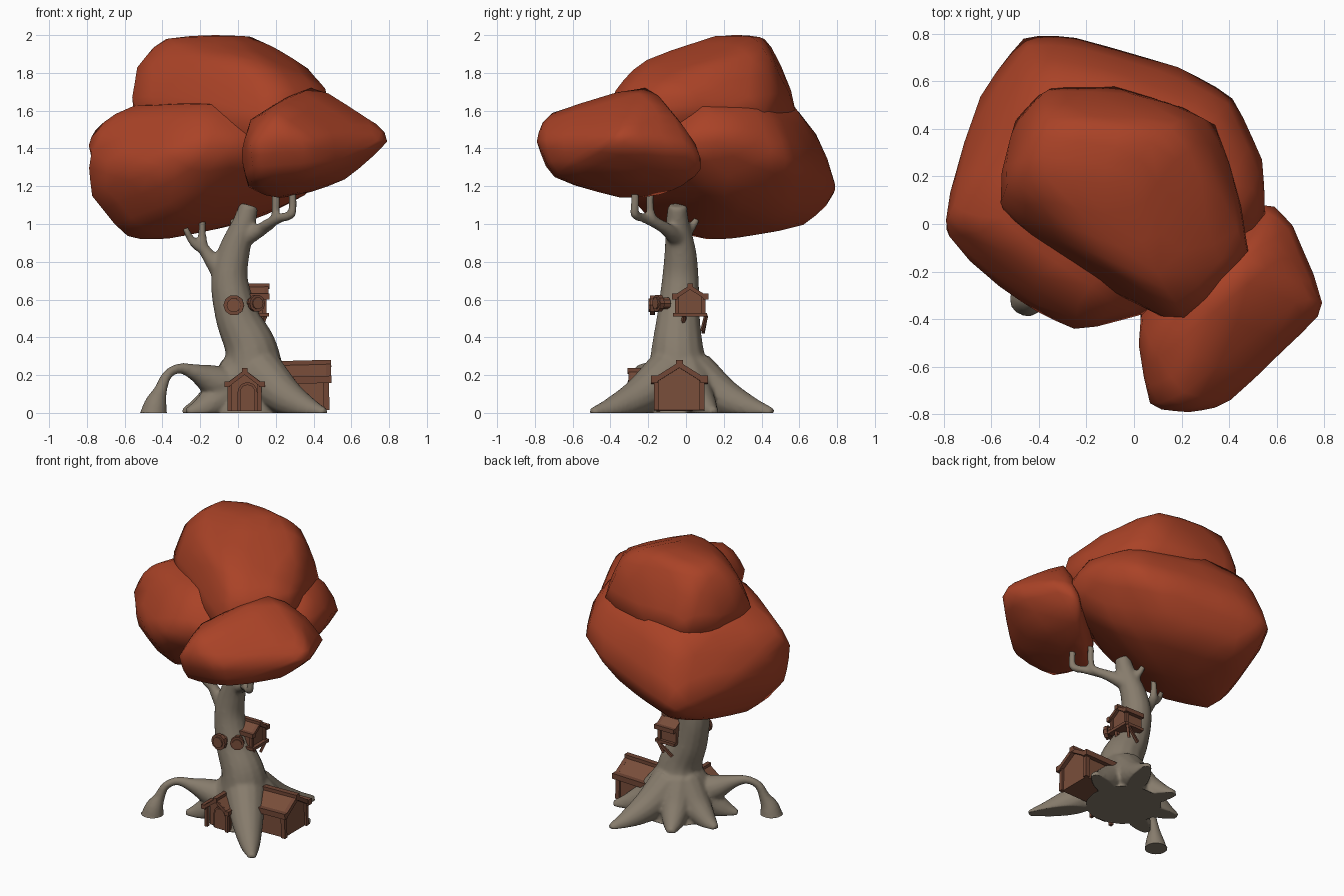
import bpy, bmesh, math
from mathutils import Vector, Matrix, Quaternion

if "Cube" in bpy.data.objects:
    bpy.data.objects.remove(bpy.data.objects["Cube"])


def material(name, rgb):
    m = bpy.data.materials.new(name)
    m.diffuse_color = (*rgb, 1)
    m.use_nodes = True
    m.node_tree.nodes["Principled BSDF"].inputs["Base Color"].default_value = m.diffuse_color
    return m


LEAF = material("leaf", (0.40, 0.055, 0.02))
BARK = material("bark", (0.24, 0.20, 0.15))
WOOD = material("wood", (0.19, 0.075, 0.042))
ROOF = material("dark_wood", (0.165, 0.062, 0.036))


def finish(bm, name, mat, smooth=False):
    bmesh.ops.recalc_face_normals(bm, faces=bm.faces)
    me = bpy.data.meshes.new(name)
    for f in bm.faces:
        f.smooth = smooth
    bm.to_mesh(me)
    bm.free()
    me.materials.append(mat)
    ob = bpy.data.objects.new(name, me)
    bpy.context.collection.objects.link(ob)
    return ob


# ---- foliage: lightly softened convex hulls ----
def bounds(vs):
    return [(min(v[i] for v in vs), max(v[i] for v in vs)) for i in range(3)]


def foliage(name, pts):
    bm = bmesh.new()
    for p in pts:
        bm.verts.new(p)
    bmesh.ops.convex_hull(bm, input=bm.verts)
    bmesh.ops.delete(bm, geom=[v for v in bm.verts if not v.link_faces], context='VERTS')
    bmesh.ops.subdivide_edges(bm, edges=bm.edges, cuts=2, use_grid_fill=True)
    bmesh.ops.smooth_vert(bm, verts=bm.verts, factor=0.5,
                          use_axis_x=True, use_axis_y=True, use_axis_z=True)
    old, new = bounds(pts), bounds([v.co for v in bm.verts])
    for v in bm.verts:
        for i in range(3):
            t = (v.co[i] - new[i][0]) / (new[i][1] - new[i][0])
            v.co[i] = old[i][0] + t * (old[i][1] - old[i][0])
    return finish(bm, name, LEAF, True)


foliage("foliage_large", [
    (-.59, .05, .92), (-.37, .22, .92), (-.3, .62, .99), (-.5, .45, .97), (0, .1, 1.0),
    (-.3, -.2, 1.03), (.1, .5, 1.03), (.35, .2, 1.14), (-.79, -.03, 1.37), (-.77, 0, 1.15),
    (-.62, .57, 1.25), (-.45, .79, 1.15), (-.25, .79, 1.22), (.2, .66, 1.3), (.42, .54, 1.35),
    (.54, .28, 1.45), (.55, -.07, 1.42), (-.22, -.44, 1.4), (-.44, -.33, 1.28), (.05, -.37, 1.4),
    (-.75, .05, 1.5), (-.57, 0, 1.63), (-.2, -.27, 1.65), (-.1, .58, 1.64), (.3, .42, 1.66),
    (.46, .1, 1.63), (-.37, .62, 1.6)])
foliage("foliage_top", [
    (-.56, .04, 1.6), (-.48, .44, 1.6), (-.35, .58, 1.58), (-.1, .58, 1.6), (.33, .44, 1.6),
    (.48, -.14, 1.6), (.2, -.42, 1.52), (-.1, -.27, 1.58), (-.52, .15, 1.84), (-.38, .2, 1.99),
    (-.36, .43, 1.97), (.08, .36, 2.0), (-.04, .16, 2.0), (.2, .42, 1.91), (.37, .1, 1.83),
    (.46, -.1, 1.73), (.1, -.24, 1.87), (.2, -.38, 1.72), (-.2, -.1, 1.88), (.2, -.3, 1.3),
    (-.2, .2, 1.35), (.2, .2, 1.35)])
foliage("foliage_side", [
    (.02, -.38, 1.36), (.08, -.77, 1.4), (.24, -.79, 1.43), (.39, -.76, 1.43), (.2, -.73, 1.57),
    (.3, -.45, 1.63), (.39, -.22, 1.72), (.07, -.5, 1.53), (.56, -.53, 1.4), (.7, -.45, 1.43),
    (.79, -.36, 1.43), (.68, -.33, 1.54), (.65, -.03, 1.4), (.54, .08, 1.32), (.5, 0, 1.22),
    (.57, -.35, 1.24), (.1, -.71, 1.24), (.4, -.7, 1.26), (.2, -.35, 1.14), (.3, -.15, 1.15),
    (.06, -.4, 1.2), (.55, -.08, 1.55)])


# ---- tree: tapered tubes fused by remesh ----
def tube(bm, path, steps=5, seg=14):
    P = [Vector(p) for p in path]
    P = [2 * P[0] - P[1]] + P + [2 * P[-1] - P[-2]]
    pts = []
    for i in range(1, len(P) - 2):
        a, b, c, d = P[i - 1:i + 3]
        for k in range(steps):
            t = k / steps
            pts.append(.5 * (2 * b + (c - a) * t + (2 * a - 5 * b + 4 * c - d) * t * t
                             + (3 * b - a - 3 * c + d) * t ** 3))
    pts.append(P[-2])
    q, tan, prev = Quaternion(), Vector((0, 0, 1)), None
    for i, p in enumerate(pts):
        d = (pts[min(i + 1, len(pts) - 1)] - pts[max(i - 1, 0)]).to_3d().normalized()
        q = tan.rotation_difference(d) @ q
        tan = d
        ring = [bm.verts.new(p.to_3d() + q @ Vector((math.cos(a), math.sin(a), 0)) * p[3])
                for a in (2 * math.pi * k / seg for k in range(seg))]
        if prev:
            for k in range(seg):
                bm.faces.new((prev[k - 1], prev[k], ring[k], ring[k - 1]))
        else:
            bm.faces.new(ring[::-1])
        prev = ring
    bm.faces.new(prev)


bm = bmesh.new()
# trunk
tube(bm, [(.07, -.02, -.06, .25), (.08, -.03, .1, .2), (.08, -.04, .22, .165), (.065, -.045, .35, .138),
          (-.005, -.04, .51, .115), (-.045, -.03, .7, .099), (-.022, -.03, .85, .085),
          (.03, -.045, 1.0, .063), (.06, -.045, 1.1, .05)])
# ground roots
for x, y in ((.46, -.5), (.27, .46), (-.09, .3), (-.29, .08), (.46, .15), (-.27, -.19)):
    d = Vector((x - .07, y + .03))
    tube(bm, [(.07 + d.x * t, -.03 + d.y * t, z, r) for t, z, r in
              ((.15, .2, .13), (.45, .09, .1), (.75, .025, .065), (1, 0, .025))])
# arched root
tube(bm, [(0, -.08, .12, .1), (-.13, -.13, .17, .085), (-.23, -.19, .215, .045), (-.31, -.23, .235, .028),
          (-.375, -.27, .2, .027), (-.41, -.29, .12, .036), (-.435, -.31, .05, .06), (-.45, -.315, -.03, .078)])
# branches
for path in (
    [(-.07, -.03, .72, .06), (-.13, -.03, .8, .045), (-.18, -.03, .87, .03), (-.19, -.03, .95, .022), (-.185, -.03, 1.04, .018)],
    [(-.16, -.03, .85, .03), (-.215, -.04, .885, .026), (-.25, -.05, .92, .021), (-.28, -.06, .98, .017)],
    [(.04, -.05, .93, .05), (.12, -.1, .97, .036), (.19, -.17, 1.02, .027), (.2, -.19, 1.08, .022), (.2, -.19, 1.2, .022)],
    [(.14, -.13, .99, .03), (.22, -.22, 1.03, .025), (.28, -.27, 1.05, .024), (.29, -.27, 1.11, .022), (.285, -.27, 1.2, .022)],
    [(.03, -.03, .93, .04), (-.01, .02, .97, .025), (-.03, .06, 1.03, .018)]):
    tube(bm, path)
tree = finish(bm, "tree_raw", BARK)
mod = tree.modifiers.new("fuse", 'REMESH')
mod.mode, mod.voxel_size = 'VOXEL', 0.012
mod = tree.modifiers.new("soften", 'SMOOTH')
mod.factor, mod.iterations = 0.5, 5
dg = bpy.context.evaluated_depsgraph_get()
fused = bpy.data.meshes.new_from_object(tree.evaluated_get(dg))
bpy.data.objects.remove(tree)
bm = bmesh.new()
bm.from_mesh(fused)
for v in bm.verts:          # flat underside
    v.co.z = max(v.co.z, 0)
tree = finish(bm, "trunk_and_roots", BARK, True)


# ---- wooden buildings: everything is an extruded y-z profile ----
def prism(bm, prof, x0, x1, m):
    a, b = ([bm.verts.new(m @ Vector((x, y, z))) for y, z in prof] for x in (x0, x1))
    bm.faces.new(a)
    bm.faces.new(b[::-1])
    for i in range(len(prof)):
        bm.faces.new((a[i - 1], a[i], b[i], b[i - 1]))


def rect(y, z, w, h):
    return [(y - w, z - h), (y + w, z - h), (y + w, z + h), (y - w, z + h)]


def beam(bm, a, b, r, m):
    a, b = Vector(a), Vector(b)
    f = m @ Matrix.Translation(a) @ (b - a).to_track_quat('X', 'Z').to_matrix().to_4x4()
    prism(bm, rect(0, 0, r, r), 0, (b - a).length, f)


def house(name, m, length, w, wall, peak, over, t, r):
    slope = (peak - wall) / w
    bm = bmesh.new()
    prism(bm, [(-w, 0), (w, 0), (w, wall), (0, peak), (-w, wall)], 0, length, m)
    finish(bm, name + "_walls", WOOD)
    bm = bmesh.new()
    end, eave = length + over, wall - .015 * slope
    for s in (-1, 1):
        e = s * (w + .015)
        prism(bm, [(0, peak), (0, peak + t), (e, eave + t), (e, eave)], 0, end, m)
    finish(bm, name + "_roof", WOOD)
    bm = bmesh.new()
    prism(bm, rect(0, peak + t / 2, r, r), 0, end + .015, m)
    for s in (-1, 1):
        prism(bm, rect(s * (w + .012), eave + t / 2, r, r), 0, end + .015, m)
        prism(bm, rect(s * w, wall / 2, r * .7, wall / 2), end - r * 1.6, end, m)
        beam(bm, (end, s * (w + .01), eave + .003), (end, 0, peak), r * .7, m)
    finish(bm, name + "_trim", ROOF)


tilt = Matrix.Rotation(math.radians(-1.5), 4, 'Y')
house("shed", Matrix.Translation((.16, -.035, .006)) @ tilt, .31, .12, .165, .24, .015, .015, .019)
porch = Matrix.Translation((.035, -.1, .01)) @ Matrix.Rotation(-math.pi / 2, 4, 'Z')
house("porch", porch, .15, .08, .145, .205, .045, .014, .015)
loft = Matrix.Translation((.015, .022, .525))
house("tree_cabin", loft, .125, .07, .095, .14, .012, .012, .015)


# arched porch door with frame
def arch(w, h):
    return [(-w, 0), (w, 0)] + [(w * math.cos(a), h + w * math.sin(a))
                                for a in (math.pi * k / 8 for k in range(9))]


for nm, w, x, mat in (("door_frame", .052, .168, ROOF), ("door", .04, .176, WOOD)):
    bm = bmesh.new()
    prism(bm, [(y + .015, z) for y, z in arch(w, .1)], .14, x, porch)
    finish(bm, nm, mat)

# cabin platform and struts
bm = bmesh.new()
prism(bm, rect(0, -.006, .09, .01), 0, .15, loft)
for y in (-.03, .085):
    beam(bm, (.13, y, -.01), (.1, y - .02, -.09), .008, loft)
    beam(bm, (.13, y, -.01), (.03, y * .8, -.1), .008, loft)
finish(bm, "cabin_platform", ROOF)

# round windows on the trunk
for i, (p, ang, R) in enumerate((((-.02, -.12, .57), -92, .055), ((.07, -.095, .58), -62, .046))):
    m = Matrix.Translation(p) @ Matrix.Rotation(math.radians(ang), 4, 'Z')
    for nm, rad, x0, x1, mat in (("rim", R, .045, .07, ROOF), ("pane", R * .68, 0, .078, WOOD)):
        bm = bmesh.new()
        prism(bm, [(rad * math.cos(a), rad * math.sin(a))
                   for a in (2 * math.pi * k / 10 for k in range(10))], x0, x1, m)
        finish(bm, f"window_{nm}_{i + 1}", mat)
